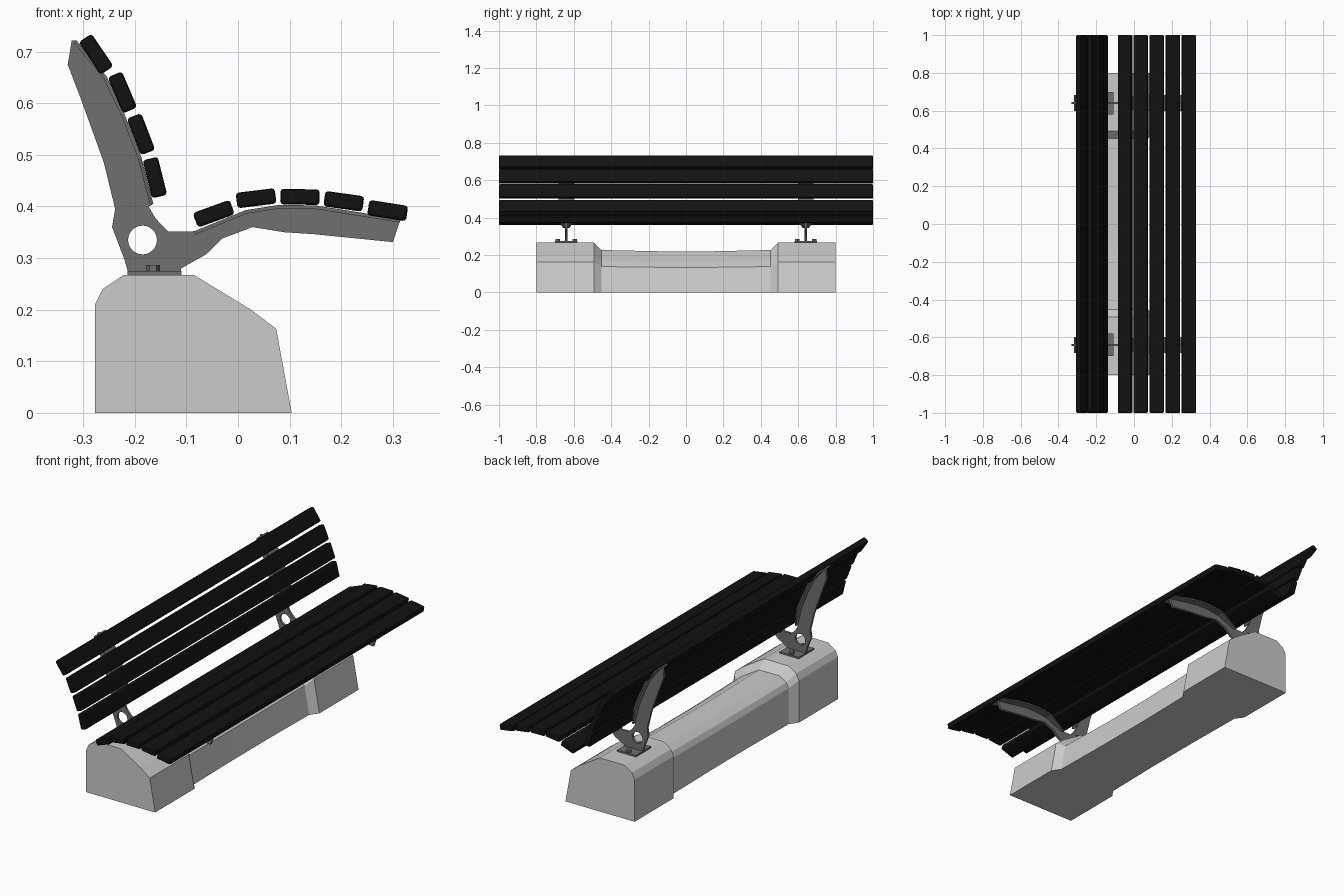
import bpy, bmesh, math
from mathutils import Vector

if "Cube" in bpy.data.objects:
    bpy.data.objects.remove(bpy.data.objects["Cube"])


def material(name, v):
    m = bpy.data.materials.new(name)
    m.diffuse_color = (v, v, v, 1)
    m.use_nodes = True
    m.node_tree.nodes["Principled BSDF"].inputs["Base Color"].default_value = m.diffuse_color
    return m


BLACK = material("black_slats", 0.006)
METAL = material("dark_metal", 0.16)


def loft(name, rings, mat=None):
    """Join equal-sized vertex loops into a closed solid."""
    bm = bmesh.new()
    loops = [[bm.verts.new(p) for p in r] for r in rings]
    n = len(loops[0])
    for a, b in zip(loops, loops[1:]):
        for i in range(n):
            bm.faces.new((a[i], a[(i + 1) % n], b[(i + 1) % n], b[i]))
    bm.faces.new(loops[0])
    bm.faces.new(loops[-1])
    bmesh.ops.recalc_face_normals(bm, faces=bm.faces)
    me = bpy.data.meshes.new(name)
    bm.to_mesh(me)
    bm.free()
    ob = bpy.data.objects.new(name, me)
    bpy.context.collection.objects.link(ob)
    if mat:
        me.materials.append(mat)
    return ob


def box(name, centre, size, mat):
    x, y, z = (s / 2 for s in size)
    ob = loft(name, [[(-x, v, -z), (x, v, -z), (x, v, z), (-x, v, z)] for v in (-y, y)], mat)
    ob.location = centre
    return ob


# Concrete base: full-size end blocks, slimmer waist between them
BASE = [(-.277, 0), (-.277, .21), (-.262, .24), (-.222, .267),
        (-.085, .267), (.025, .2), (.074, .163), (.104, 0)]
half = [(.8, 1), (.492, 1), (.452, .85), (.15, .825)]
sections = [(-y, s) for y, s in half] + [(y, s) for y, s in reversed(half)]
loft("concrete_base", [[(-.087 + (x + .087) * s, y, z * s) for x, z in BASE]
                       for y, s in sections])

# Slats: centre x, centre z, tilt in degrees
SEAT = [(-.047, .386, 20), (.035, .416, 7), (.12, .4185, -1), (.205, .41, -8), (.29, .392, -9)]
BACK = [(-.161, .456, 104), (-.188, .54, 111), (-.224, .621, 113), (-.275, .695, 124)]
for kind, slats in (("seat", SEAT), ("back", BACK)):
    for i, (x, z, tilt) in enumerate(slats):
        s = box(f"{kind}_slat_{i + 1}", (x, 0, z), (.076, 2, .03), BLACK)
        s.rotation_euler.y = -math.radians(tilt)
        b = s.modifiers.new("rounded_edges", 'BEVEL')
        b.width, b.segments = .006, 2

# Bracket web outline, with the supporting edges under the slats
BACK_EDGE = [(-.164, .405), (-.187, .495), (-.219, .577), (-.254, .651), (-.313, .722)]
SEAT_EDGE = [(-.085, .352), (.015, .393), (.08, .403), (.15, .402), (.315, .376)]
WEB = [(-.322, .722)] + BACK_EDGE[::-1] + [(-.173, .4), (-.16, .377), (-.135, .351)] + SEAT_EDGE + [
    (.3, .331), (.15, .346), (.09, .35), (.028, .36), (-.03, .338), (-.062, .307),
    (-.11, .28), (-.11, .272), (-.213, .272), (-.22, .297), (-.244, .36), (-.238, .395),
    (-.26, .485), (-.305, .61), (-.33, .675)]
HOLE = [(-.185 + .028 * math.cos(a * math.tau / 24), .335 + .028 * math.sin(a * math.tau / 24))
        for a in range(24)]


def web(name, y):
    cu = bpy.data.curves.new(name, 'CURVE')
    cu.dimensions, cu.fill_mode, cu.extrude = '2D', 'BOTH', .006
    for pts in (WEB, HOLE):
        sp = cu.splines.new('POLY')
        sp.points.add(len(pts) - 1)
        for p, (u, v) in zip(sp.points, pts):
            p.co = (u, v, 0, 1)
        sp.use_cyclic_u = True
    cu.materials.append(METAL)
    ob = bpy.data.objects.new(name, cu)
    bpy.context.collection.objects.link(ob)
    ob.location.y = y
    ob.rotation_euler.x = math.pi / 2
    bpy.ops.object.select_all(action='DESELECT')
    bpy.context.view_layer.objects.active = ob
    ob.select_set(True)
    bpy.ops.object.convert(target='MESH')


def flange(name, path, y, side):
    """Flat strip following a path, tapered at its inner end."""
    pts = [Vector(p) for p in path]
    rings = []
    for i, p in enumerate(pts):
        t = (pts[min(i + 1, len(pts) - 1)] - pts[max(i - 1, 0)]).normalized()
        q = p + Vector((-t.y, t.x)) * side * .007
        w = .018 if i == 0 else .042
        rings.append([(p.x, y - w, p.y), (p.x, y + w, p.y), (q.x, y + w, q.y), (q.x, y - w, q.y)])
    loft(name, rings, METAL)


def hexagon(name, x, y, z0, z1, r):
    loft(name, [[(x + r * math.cos(k * math.pi / 3), y + r * math.sin(k * math.pi / 3), z)
                 for k in range(6)] for z in (z0, z1)], METAL)


# Two brackets, each with foot plate and bolts
for side, y in (("left", -.64), ("right", .64)):
    web(f"{side}_bracket_web", y)
    flange(f"{side}_back_flange", BACK_EDGE, y, 1)
    flange(f"{side}_seat_flange", SEAT_EDGE, y, -1)
    box(f"{side}_foot_plate", (-.162, y, .27), (.105, .12, .01), METAL)
    for i, d in enumerate((-.045, .045)):
        hexagon(f"{side}_bolt_{i + 1}", -.165, y + d, .274, .287, .0135)
